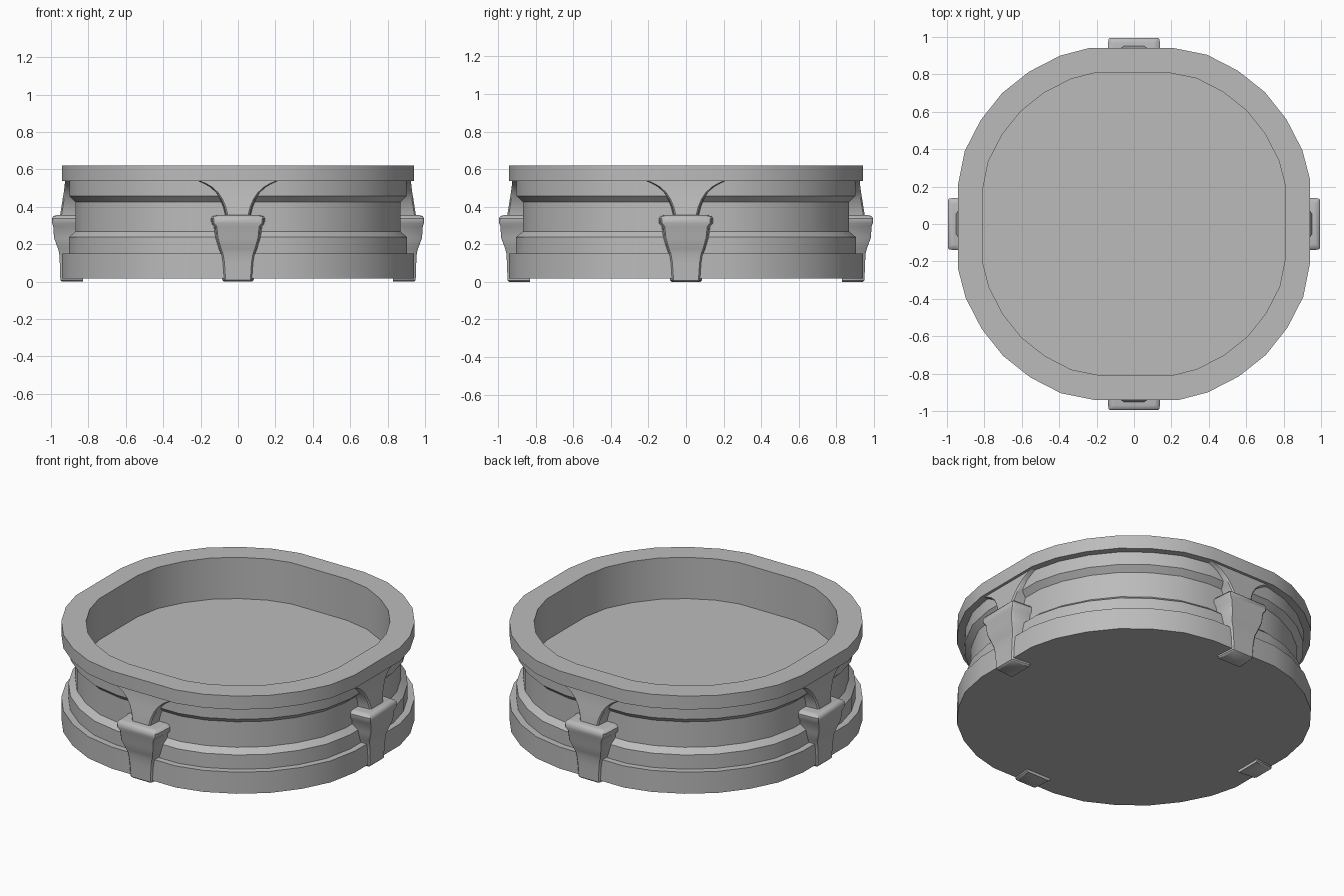
import bpy
import bmesh
from math import pi, radians
from mathutils import Matrix, Vector

cube = bpy.data.objects.get("Cube")
if cube:
    bpy.data.objects.remove(cube, do_unlink=True)

grey = bpy.data.materials.new("plain grey")
grey.use_nodes = True
grey.diffuse_color = (0.5, 0.5, 0.5, 1)
grey.node_tree.nodes["Principled BSDF"].inputs["Base Color"].default_value = grey.diffuse_color


def loft(name, rings, angle):
    """Skin a stack of closed rings, cap both ends and shade by angle."""
    bm = bmesh.new()
    loops = [[bm.verts.new(p) for p in ring] for ring in rings]
    for low, high in zip(loops, loops[1:]):
        for i in range(len(low)):
            j = (i + 1) % len(low)
            bm.faces.new((low[i], low[j], high[j], high[i]))
    bm.faces.new(loops[0][::-1])
    bm.faces.new(loops[-1])
    bmesh.ops.recalc_face_normals(bm, faces=bm.faces)
    mesh = bpy.data.meshes.new(name)
    bm.to_mesh(mesh)
    bm.free()
    mesh.materials.append(grey)
    obj = bpy.data.objects.new(name, mesh)
    bpy.context.collection.objects.link(obj)
    bpy.ops.object.select_all(action="DESELECT")
    obj.select_set(True)
    bpy.context.view_layer.objects.active = obj
    bpy.ops.object.shade_smooth_by_angle(angle=radians(angle))
    return obj


# Round outline with four flattened sides, made from one repeated quarter
quarter = [(.942, .235), (.90, .395), (.815, .56), (.70, .705),
           (.555, .82), (.39, .905), (.205, .942)]
outline = [Matrix.Rotation(k * pi / 2, 3, "Z") @ Vector((x, y, 0))
           for k in range(4) for x, y in quarter]

# Hollow dish: scale of the outline and height, from underside to inner floor
profile = [(1, .017), (1, .15), (.96, .15), (.96, .238), (.922, .268),
           (.922, .425), (.957, .457), (.957, .537), (1, .537), (1, .62),
           (.86, .62), (.86, .365)]
loft("dish_body", [[p * s + Vector((0, 0, z)) for p in outline]
                   for s, z in profile], 30)


def leg_ring(z, half, outer, inner, chamfer=.008, widen=.01):
    """Section of a leg facing the front, with softened outer corners."""
    side = [(half - chamfer, -outer), (half, -outer + chamfer), (half + widen, -inner)]
    return [Vector((x, y, z)) for x, y in side] + [Vector((-x, y, z)) for x, y in side[::-1]]


# Foot, tapered shin and overhanging cap: height, half width, outer reach
shin = [(0, .066, .942), (.008, .074, .95), (.10, .08, .953), (.15, .088, .956),
        (.175, .098, .962), (.235, .115, .984), (.295, .121, .988),
        (.312, .135, .994), (.338, .137, .995), (.35, .128, .988), (.355, .11, .97)]

# Bracket that spreads out beneath the rim
flare = [(.33, .06, .953), (.365, .064, .95), (.40, .073, .944), (.44, .09, .938),
         (.475, .113, .932), (.505, .145, .928), (.525, .18, .926), (.538, .21, .925)]

for k, side in enumerate(("front", "left", "back", "right")):
    turn = Matrix.Rotation(k * pi / 2, 4, "Z")
    for part, rows, angle in (("leg", shin, 40), ("bracket", flare, 35)):
        obj = loft(f"{side}_{part}", [leg_ring(z, w, r, .83) for z, w, r in rows], angle)
        obj.data.transform(turn)
